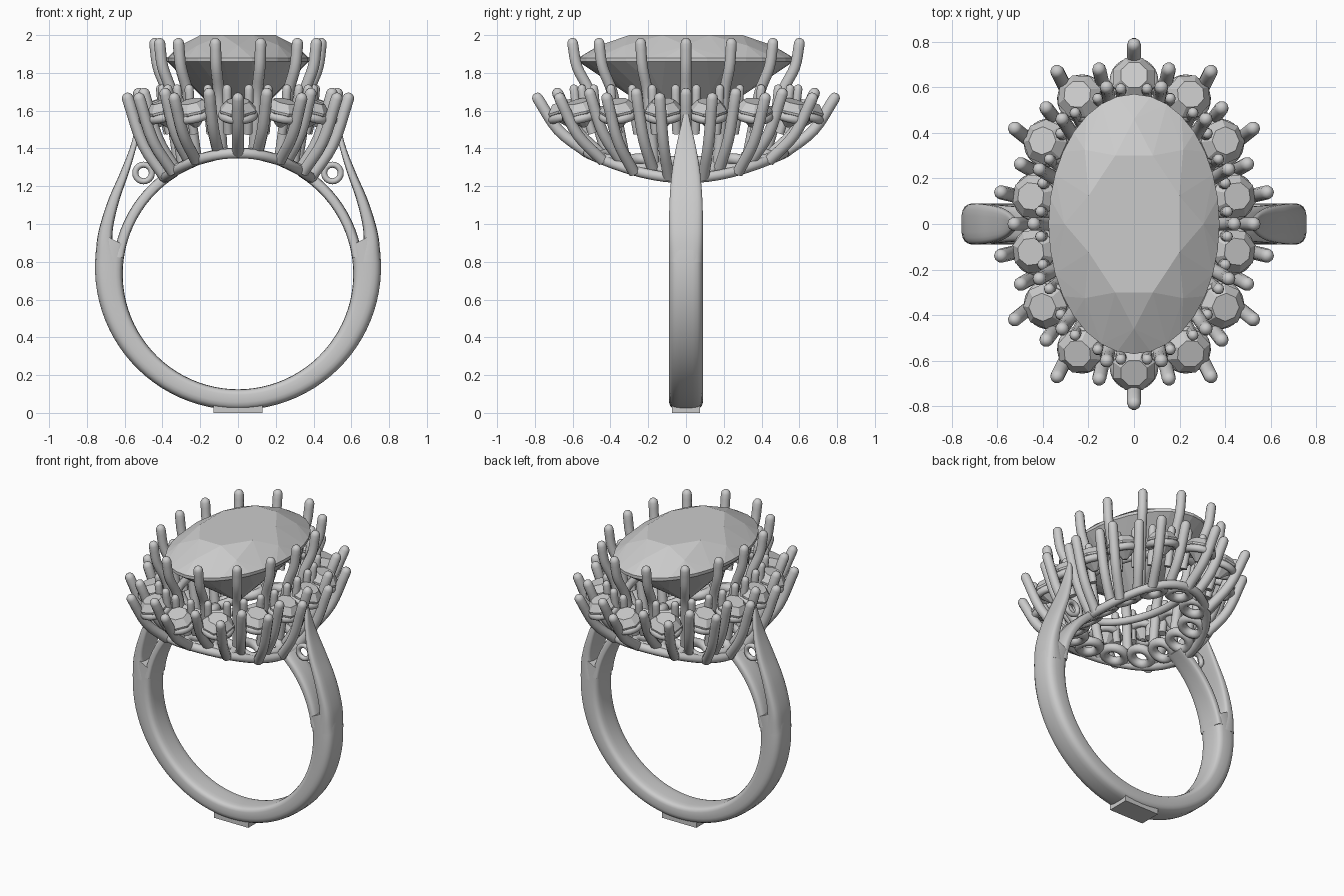
import bpy, bmesh, math
from mathutils import Vector, Matrix

if "Cube" in bpy.data.objects:
    bpy.data.objects.remove(bpy.data.objects["Cube"])

V = Vector


def finish(bm, name, smooth=True, mirror=False):
    bmesh.ops.recalc_face_normals(bm, faces=bm.faces)
    me = bpy.data.meshes.new(name)
    bm.to_mesh(me)
    bm.free()
    ob = bpy.data.objects.new(name, me)
    bpy.context.collection.objects.link(ob)
    if mirror:
        ob.modifiers.new("mirror", 'MIRROR').use_clip = True
    if smooth:
        bpy.ops.object.select_all(action='DESELECT')
        ob.select_set(True)
        bpy.context.view_layer.objects.active = ob
        bpy.ops.object.shade_smooth_by_angle(angle=math.radians(45))
    return ob


def loft(bm, rings, caps=(True, True), closed=False):
    vs = [[bm.verts.new(p) for p in r] for r in rings]
    n = len(vs[0])
    pairs = list(zip(vs, vs[1:])) + ([(vs[-1], vs[0])] if closed else [])
    for a, b in pairs:
        for i in range(n):
            bm.faces.new((a[i], a[(i + 1) % n], b[(i + 1) % n], b[i]))
    if not closed:
        if caps[0]:
            bm.faces.new(vs[0])
        if caps[1]:
            bm.faces.new(vs[-1])


def spline(pts, steps=4):
    p = [2 * pts[0] - pts[1]] + pts + [2 * pts[-1] - pts[-2]]
    out = []
    for i in range(1, len(p) - 2):
        a, b, c, d = p[i - 1:i + 3]
        for s in range(steps):
            t = s / steps
            out.append(0.5 * (2 * b + (c - a) * t + (2 * a - 5 * b + 4 * c - d) * t * t
                              + (3 * b - a - 3 * c + d) * t ** 3))
    return out + [pts[-1]]


def circle(c, d, r, n=10):
    u = d.orthogonal().normalized() if abs(d.z) < 0.1 else (V((1, 0, 0)) - d * d.x).normalized()
    w = d.cross(u)
    return [c + r * (math.cos(k * math.tau / n) * u + math.sin(k * math.tau / n) * w) for k in range(n)]


def prong(bm, pts, r):
    # round-tipped wire running up to the last point
    p = spline([V(q) for q in pts])
    rings = []
    for i, c in enumerate(p):
        d = (p[min(i + 1, len(p) - 1)] - p[max(i - 1, 0)]).normalized()
        rings.append(circle(c, d, r))
    for a in (30, 55, 80):
        a = math.radians(a)
        rings.append(circle(p[-1] + d * r * math.sin(a), d, r * math.cos(a)))
    loft(bm, rings)


def torus(bm, R, r, mat, n=24, m=10, sy=1.0, drop=None):
    rings = []
    for i in range(n):
        a = i * math.tau / n
        e = V((math.cos(a), math.sin(a), 0))
        ring = []
        for k in range(m):
            b = k * math.tau / m
            c = V((R * e.x, R * sy * e.y, 0))
            p = c + r * (math.cos(b) * e + math.sin(b) * V((0, 0, 1)))
            if drop:
                p.z += drop(c.x)
            ring.append(mat @ p)
        rings.append(ring)
    loft(bm, rings, closed=True)


CZ = 0.735


def base_z(x, r=0.64):
    return CZ + math.sqrt(max(r * r - x * x, 0.01))


# layout of the fourteen halo stones and the gaps between them
quad = [(0.44, 0.12), (0.39, 0.36), (0.24, 0.56)]
stones = [(0, 0.64), (0, -0.64)] + [(sx * x, sy * y) for x, y in quad for sx in (1, -1) for sy in (1, -1)]
stones = sorted((V((x, y, 0)) for x, y in stones), key=lambda p: math.atan2(p.y, p.x))
gaps = [(a + b) / 2 for a, b in zip(stones, stones[1:] + stones[:1])]


def outward(p):
    return V((p.x / 0.2025, p.y / 0.4225, 0)).normalized()


# ring band and shoulders: stations are inner x,z, outer x,z, half width
def band(name, stations, caps):
    bm = bmesh.new()
    rings = []
    for xi, zi, xo, zo, w in stations:
        a, b = V((xi, 0, zi)), V((xo, 0, zo))
        ring = []
        for k in range(20):
            t = (k + 0.5) * math.tau / 20
            c, s = math.cos(t), math.sin(t)
            e = 0.75 if c > 0 else 0.4
            c = math.copysign(abs(c) ** e, c)
            s = math.copysign(abs(s) ** 0.5, s)
            ring.append((a + b) / 2 + (b - a) / 2 * c + V((0, w * s, 0)))
        rings.append(ring)
    loft(bm, rings, caps)
    return finish(bm, name, mirror=True)


lower = []
for i in range(27):
    a = math.radians(-90 + i * 4)
    c, s = math.cos(a), math.sin(a)
    lower.append((0.61 * c, CZ + 0.61 * s, 0.758 * c, 0.772 + 0.757 * s, 0.09))
band("ring_band", lower, (False, True))

keys = [(0.63, 0.8, 0.757, 0.8, 0.09), (0.665, 0.93, 0.741, 0.95, 0.09),
        (0.635, 1.1, 0.69, 1.12, 0.088), (0.575, 1.28, 0.625, 1.27, 0.075),
        (0.535, 1.42, 0.567, 1.42, 0.05), (0.505, 1.57, 0.53, 1.58, 0.014)]
si = spline([V((k[0], k[1], k[4])) for k in keys], 6)
so = spline([V((k[2], k[3], k[4])) for k in keys], 6)
band("shoulders", [(a.x, a.y, b.x, b.y, a.z) for a, b in zip(si, so)], (True, True))

# inner rails continuing the finger hole up to the basket
rail = []
for i in range(13):
    a = math.radians(8 + i * 4.2)
    c, s = math.cos(a), math.sin(a)
    rail.append((0.61 * c, CZ + 0.61 * s, 0.665 * c, CZ + 0.665 * s, 0.09 - 0.002 * i))
band("inner_rails", rail, (True, True))

# flat foot under the band
bm = bmesh.new()
bmesh.ops.create_cube(bm, size=1, matrix=Matrix.Translation((0, 0, 0.025)) @ Matrix.Diagonal((0.26, 0.15, 0.05, 1)))
finish(bm, "foot_pad", smooth=False)

# small round loops in the shoulder gaps
bm = bmesh.new()
for sx in (1, -1):
    torus(bm, 0.044, 0.016, Matrix.Translation((sx * 0.5, 0, 1.27)) @ Matrix.Rotation(math.pi / 2, 4, 'X'))
finish(bm, "shoulder_loops")

# curved underside gallery: saddle rail and bored rings
bm = bmesh.new()
torus(bm, 0.39, 0.028, Matrix(), n=56, sy=1.33, drop=base_z)
for p in stones:
    q = p * 0.68
    tilt = Matrix.Rotation(math.asin(q.x / 0.64), 4, 'Y')
    torus(bm, 0.066, 0.03, Matrix.Translation((q.x, q.y, base_z(q.x))) @ tilt, n=20)
finish(bm, "gallery")

# oval seat under the main stone
bm = bmesh.new()
torus(bm, 0.31, 0.025, Matrix.Translation((0, 0, 1.6)), n=56, sy=1.58)
finish(bm, "centre_seat")

# main prongs in the gaps, holding the centre stone
bm = bmesh.new()
for g in gaps:
    b = g * 0.7
    prong(bm, [(b.x, b.y, base_z(b.x)), (*(g * 0.79).xy, 1.55), (*(g * 0.85).xy, 1.7),
               (*(g * 0.96).xy, 1.83), (g.x, g.y, 1.955)], 0.03)
finish(bm, "centre_prongs")

# long outer basket prongs, one per stone and one per gap
bm = bmesh.new()
for p, off, z in [(s, 0.145, 1.665) for s in stones] + [(g, 0.085, 1.69) for g in gaps]:
    t = p + outward(p) * off
    b = t * 0.66
    m = t * 0.86
    zb = base_z(b.x)
    prong(bm, [(b.x, b.y, zb), (m.x, m.y, zb + (z - zb) * 0.42), (t.x, t.y, z)], 0.031)
finish(bm, "basket_prongs")

# short inner pegs flanking each main prong
bm = bmesh.new()
for g in gaps:
    n = outward(g)
    tan = V((-n.y, n.x, 0))
    for s in (1, -1):
        t = g + tan * s * 0.055 - n * 0.03
        b = t * 0.9
        prong(bm, [(b.x, b.y, 1.48), (*(t * 0.97).xy, 1.6), (t.x, t.y, 1.715)], 0.024)
finish(bm, "halo_pegs")

# halo stones and their seats, tilted outwards
gem, seat = bmesh.new(), bmesh.new()
for p in stones:
    n = outward(p)
    rot = Matrix.Rotation(math.radians(18), 4, V((-n.y, n.x, 0)))
    mat = Matrix.Translation((p.x, p.y, 1.61)) @ rot @ Matrix.Rotation(math.atan2(n.y, n.x), 4, 'Z')
    prof = [(0.015, -0.1), (0.1, -0.012), (0.1, 0.0), (0.062, 0.042)]
    loft(gem, [[mat @ V((r * math.cos((k + .5) * math.tau / 8), r * math.sin((k + .5) * math.tau / 8), z))
                for k in range(8)] for r, z in prof])
    torus(seat, 0.083, 0.024, mat @ Matrix.Translation((0, 0, -0.035)))
finish(gem, "halo_stones", smooth=False)
finish(seat, "halo_seats")

# faceted oval centre stone: convex hull of facet rings (count, twist, x, y, z)
bm = bmesh.new()
for n, tw, rx, ry, z in [(8, 0.5, 0.215, 0.325, 2.0), (8, 0, 0.305, 0.46, 1.945), (32, 0, 0.375, 0.57, 1.88),
                         (32, 0, 0.375, 0.57, 1.86), (8, 0.5, 0.225, 0.34, 1.7), (8, 0, 0.02, 0.03, 1.5)]:
    for k in range(n):
        a = (k + tw) * math.tau / n
        bm.verts.new((rx * math.cos(a), ry * math.sin(a), z))
res = bmesh.ops.convex_hull(bm, input=bm.verts)
bmesh.ops.delete(bm, geom=list({v for v in res["geom_interior"] + res["geom_unused"]
                               if isinstance(v, bmesh.types.BMVert)}), context='VERTS')
finish(bm, "centre_stone", smooth=False)
